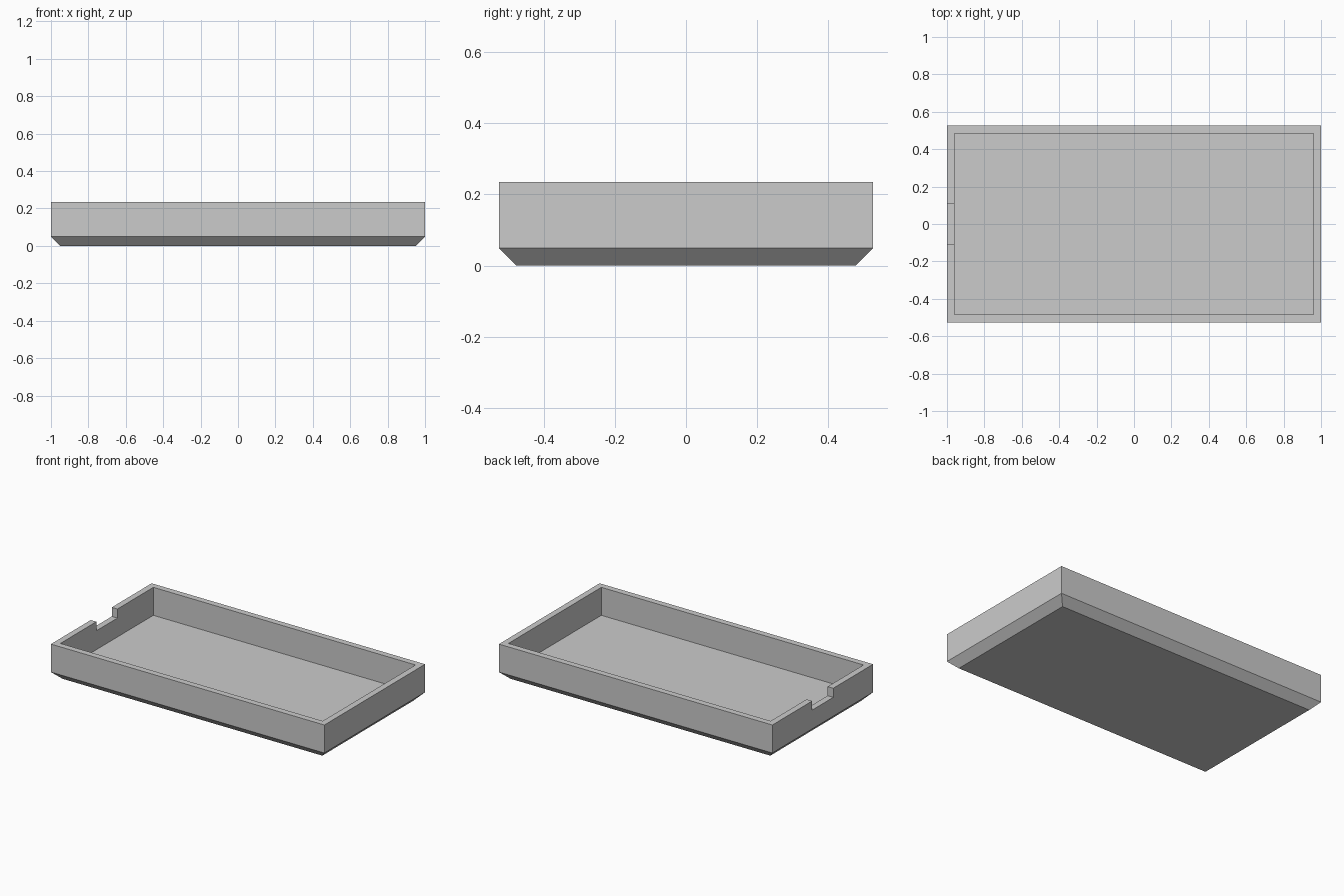
import bpy
import bmesh

cube = bpy.data.objects.get("Cube")
if cube:
    bpy.data.objects.remove(cube, do_unlink=True)

# Overall sizes
HALF_X, HALF_Y, HEIGHT = 1.0, 0.526, 0.235
WALL, CHAMFER, FLOOR = 0.041, 0.05, 0.05
NOTCH_HALF, NOTCH_DEPTH = 0.11, 0.06

grey = bpy.data.materials.new("plain_grey")
grey.use_nodes = True
COLOUR = (0.6, 0.6, 0.6, 1)
grey.diffuse_color = COLOUR
grey.node_tree.nodes["Principled BSDF"].inputs["Base Color"].default_value = COLOUR


def add_object(name, bm):
    bmesh.ops.recalc_face_normals(bm, faces=bm.faces)
    mesh = bpy.data.meshes.new(name)
    bm.to_mesh(mesh)
    bm.free()
    obj = bpy.data.objects.new(name, mesh)
    bpy.context.collection.objects.link(obj)
    mesh.materials.append(grey)
    return obj


def stacked_rings(name, profile):
    """Solid made of rectangular rings, each given as (inset, z)."""
    bm = bmesh.new()
    rings = []
    for inset, z in profile:
        x, y = HALF_X - inset, HALF_Y - inset
        rings.append([bm.verts.new((sx * x, sy * y, z))
                      for sx, sy in ((-1, -1), (1, -1), (1, 1), (-1, 1))])
    for low, high in zip(rings, rings[1:]):
        for i in range(4):
            j = (i + 1) % 4
            bm.faces.new((low[i], low[j], high[j], high[i]))
    bm.faces.new(rings[0])
    bm.faces.new(rings[-1])
    return add_object(name, bm)


# Tray: chamfered base, outer wall, rim, inner wall and floor
tray = stacked_rings("tray", [(CHAMFER, 0), (0, CHAMFER), (0, HEIGHT),
                              (WALL, HEIGHT), (WALL, FLOOR)])

# Notch through the top of one end wall
bm = bmesh.new()
bmesh.ops.create_cube(bm, size=1)
bmesh.ops.scale(bm, vec=(WALL * 2, NOTCH_HALF * 2, NOTCH_DEPTH * 2), verts=bm.verts)
bmesh.ops.translate(bm, vec=(WALL / 2 - HALF_X, 0, HEIGHT), verts=bm.verts)
cutter = add_object("notch_cutter", bm)
cutter.hide_render = True

cut = tray.modifiers.new("notch", "BOOLEAN")
cut.operation = "DIFFERENCE"
cut.solver = "EXACT"
cut.object = cutter
bpy.context.view_layer.objects.active = tray
bpy.ops.object.modifier_apply(modifier=cut.name)
bpy.data.objects.remove(cutter, do_unlink=True)
